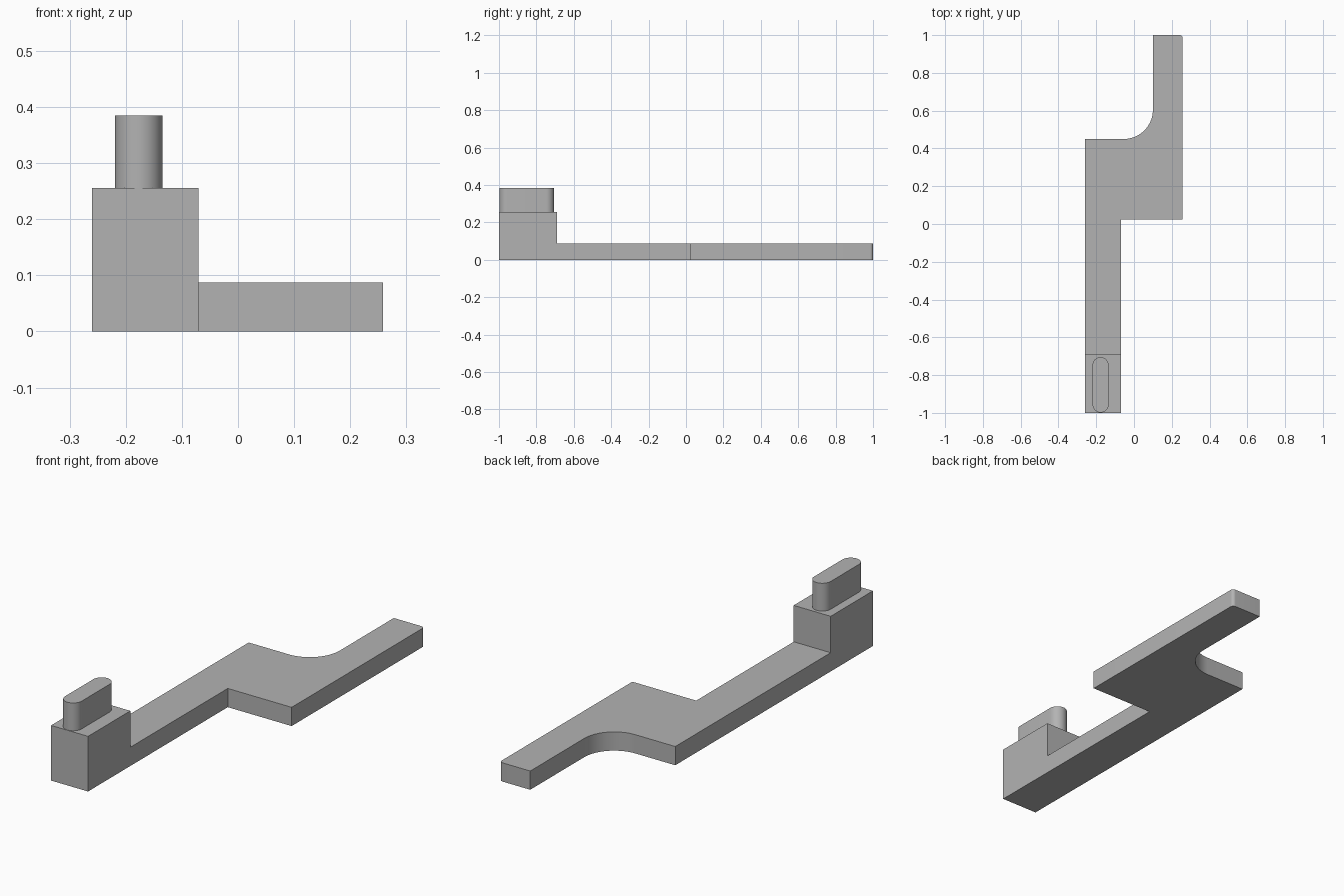
import bpy, bmesh
from math import cos, sin, pi, radians

cube = bpy.data.objects.get("Cube")
if cube:
    bpy.data.objects.remove(cube, do_unlink=True)

grey = bpy.data.materials.new("plain_grey")
grey.use_nodes = True
colour = (0.45, 0.45, 0.45, 1)
grey.diffuse_color = colour
grey.node_tree.nodes["Principled BSDF"].inputs["Base Color"].default_value = colour


def arc(cx, cy, r, start, end, steps):
    """Points along an arc, angles in degrees."""
    angles = [radians(start + (end - start) * i / steps) for i in range(steps + 1)]
    return [(cx + r * cos(a), cy + r * sin(a)) for a in angles]


def prism(name, outline, bottom, top):
    """Extrude a counter-clockwise plan outline between two heights."""
    bm = bmesh.new()
    face = bm.faces.new([bm.verts.new((x, y, bottom)) for x, y in outline])
    made = bmesh.ops.extrude_face_region(bm, geom=[face], use_keep_orig=True)
    verts = [v for v in made["geom"] if isinstance(v, bmesh.types.BMVert)]
    bmesh.ops.translate(bm, verts=verts, vec=(0, 0, top - bottom))
    bmesh.ops.recalc_face_normals(bm, faces=bm.faces)
    mesh = bpy.data.meshes.new(name)
    bm.to_mesh(mesh)
    bm.free()
    mesh.materials.append(grey)
    obj = bpy.data.objects.new(name, mesh)
    bpy.context.collection.objects.link(obj)
    bpy.ops.object.select_all(action="DESELECT")
    obj.select_set(True)
    bpy.context.view_layer.objects.active = obj
    bpy.ops.object.shade_smooth_by_angle(angle=radians(30))
    return obj


left, inner, right = -0.26, -0.07, 0.258
block_back, plate_top, block_top = -0.69, 0.087, 0.256

# Cranked flat arm: rounded tip corner and concave fillet at the back step
arm = [(left, block_back), (inner, block_back), (inner, 0.025), (right, 0.025)]
arm += arc(right - 0.016, 0.984, 0.016, 0, 90, 8)
arm += [(0.10, 1.0)]
arm += arc(-0.055, 0.605, 0.155, 0, -90, 24)
arm += [(left, 0.45)]
prism("arm_plate", arm, 0, plate_top)

# Raised block at the front end
prism("end_block", [(left, -1), (inner, -1), (inner, block_back), (left, block_back)],
      0, block_top)

# Round-ended key standing on the block
r, kx = 0.0425, -0.177
key = arc(kx, -0.998 + r, r, 180, 360, 24) + arc(kx, -0.705 - r, r, 0, 180, 24)
prism("raised_key", key, block_top, 0.385)
